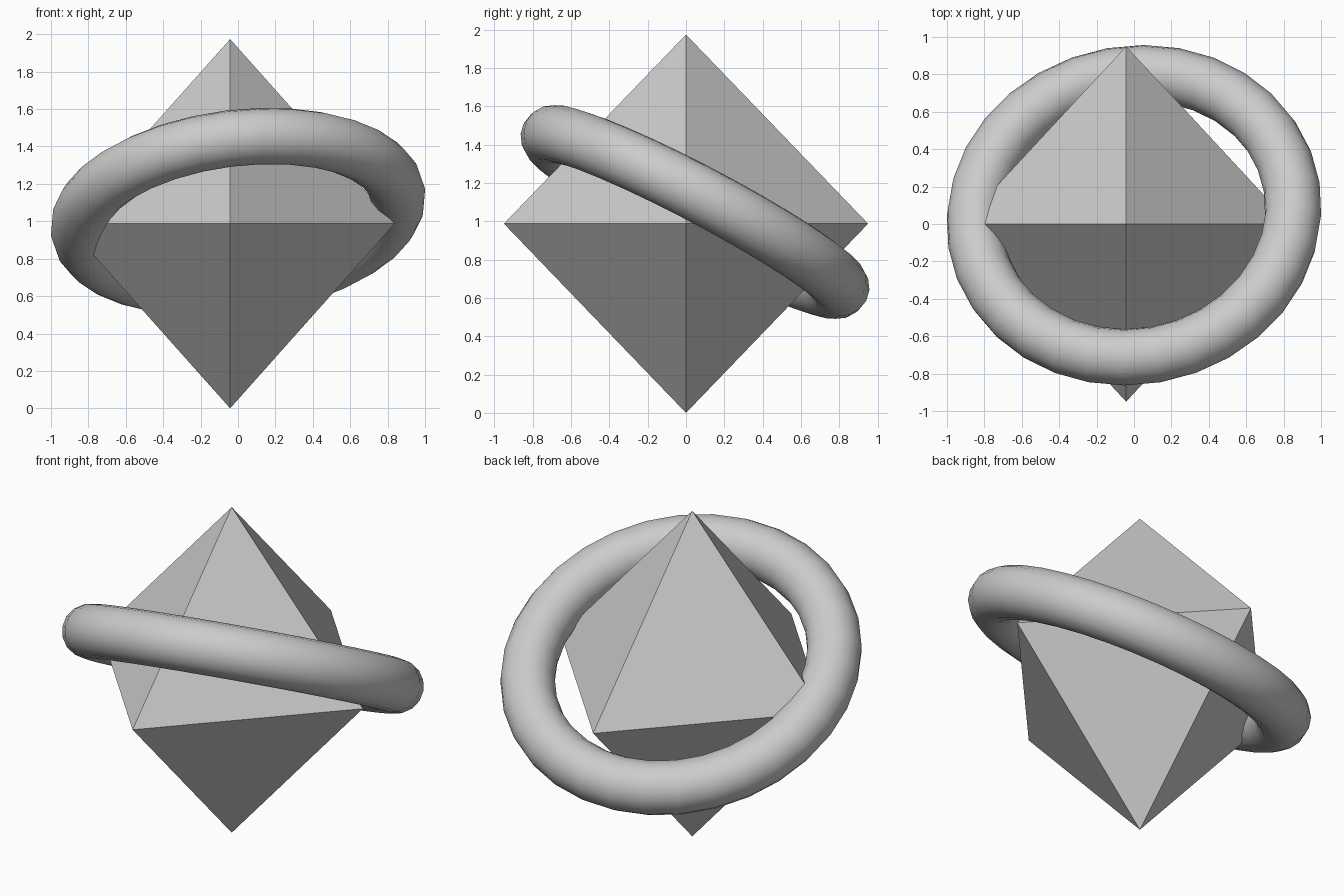
import bpy, bmesh
from math import radians
from mathutils import Matrix

if "Cube" in bpy.data.objects:
    bpy.data.objects.remove(bpy.data.objects["Cube"])

# Octahedral gem: two square pyramids joined at the waist
RX, RY, H = 0.88, 0.95, 0.987
bm = bmesh.new()
waist = [bm.verts.new(p) for p in ((RX, 0, 0), (0, RY, 0), (-RX, 0, 0), (0, -RY, 0))]
top = bm.verts.new((0, 0, H))
bottom = bm.verts.new((0, 0, -H))
for i in range(4):
    a, b = waist[i], waist[(i + 1) % 4]
    bm.faces.new((a, b, top))
    bm.faces.new((b, a, bottom))
mesh = bpy.data.meshes.new("octahedron")
bm.to_mesh(mesh)
bm.free()
gem = bpy.data.objects.new("octahedron", mesh)
gem.location = (-0.042, 0, H)
bpy.context.collection.objects.link(gem)

# Tilted ring around the waist
bpy.ops.mesh.primitive_torus_add(
    major_radius=0.857, minor_radius=0.151, major_segments=32, minor_segments=16,
    location=(0, 0.047, 1.048), rotation=(radians(-27.6), radians(-7.1), 0))
ring = bpy.context.object
ring.name = "ring"
bpy.ops.object.shade_smooth()
